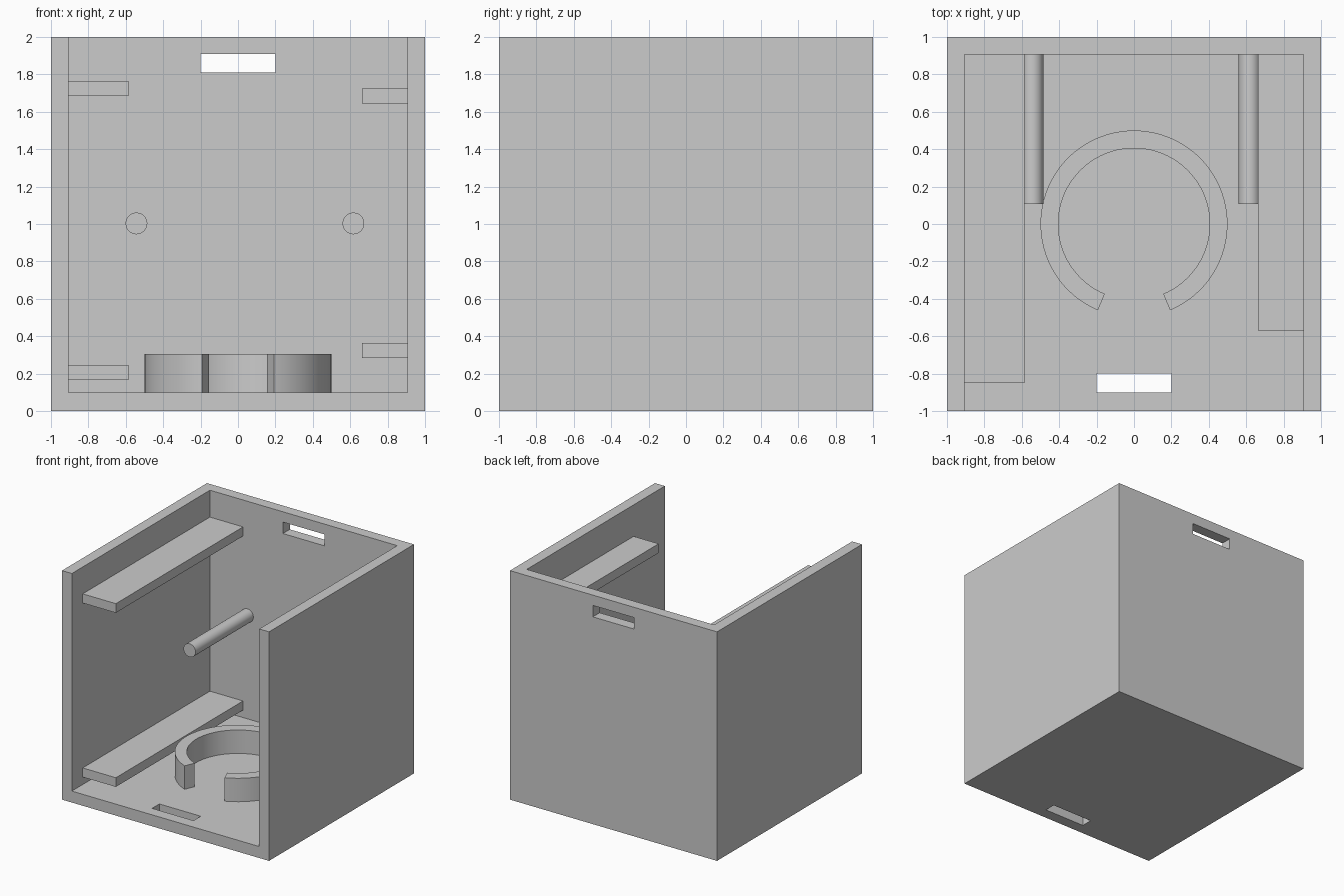
import bpy, bmesh, math
from mathutils import Matrix, Vector

if "Cube" in bpy.data.objects:
    bpy.data.objects.remove(bpy.data.objects["Cube"], do_unlink=True)

grey = bpy.data.materials.new("light_grey")
grey.use_nodes = True
colour = (0.6, 0.6, 0.6, 1)
grey.diffuse_color = colour
grey.node_tree.nodes["Principled BSDF"].inputs["Base Color"].default_value = colour

INNER = 0.905   # inside face of the side and back walls
FLOOR = 0.1     # top of the floor


def finish(name, bm, smooth=False):
    bmesh.ops.recalc_face_normals(bm, faces=bm.faces)
    mesh = bpy.data.meshes.new(name)
    bm.to_mesh(mesh)
    bm.free()
    mesh.materials.append(grey)
    obj = bpy.data.objects.new(name, mesh)
    bpy.context.collection.objects.link(obj)
    if smooth:
        bpy.ops.object.select_all(action='DESELECT')
        obj.select_set(True)
        bpy.context.view_layer.objects.active = obj
        bpy.ops.object.shade_smooth_by_angle(angle=math.radians(30))
    return obj


def box(name, low, high):
    low, high = Vector(low), Vector(high)
    bm = bmesh.new()
    bmesh.ops.create_cube(bm, size=1, matrix=Matrix.Translation((low + high) / 2)
                          @ Matrix.Diagonal((*(high - low), 1)))
    return finish(name, bm)


def rod(name, x, z, radius, y0, y1):
    bm = bmesh.new()
    bmesh.ops.create_cone(bm, cap_ends=True, segments=64, radius1=radius, radius2=radius,
                          depth=y1 - y0, matrix=Matrix.Translation((x, (y0 + y1) / 2, z))
                          @ Matrix.Rotation(math.pi / 2, 4, 'X'))
    return finish(name, bm, True)


def open_ring(name, inner, outer, z0, z1, half_gap, steps=72):
    # sweep a rectangular section around z, leaving a gap at the front
    bm = bmesh.new()
    start = math.radians(-90 + half_gap)
    sweep = math.radians(360 - 2 * half_gap)
    section = [(inner, z0), (outer, z0), (outer, z1), (inner, z1)]
    rows = []
    for i in range(steps + 1):
        a = start + sweep * i / steps
        rows.append([bm.verts.new((r * math.cos(a), r * math.sin(a), z)) for r, z in section])
    for a, b in zip(rows, rows[1:]):
        for k in range(4):
            n = (k + 1) % 4
            bm.faces.new((a[k], a[n], b[n], b[k]))
    bm.faces.new(rows[0])
    bm.faces.new(rows[-1])
    return finish(name, bm, True)


# case: open at the front and top, with a slot in the back wall and in the floor
case = box("case", (-1, -1, 0), (1, 1, 2))
cutters = [
    box("cavity_cutter", (-INNER, -1.2, FLOOR), (INNER, INNER, 2.2)),
    box("back_slot_cutter", (-0.2, 0.8, 1.81), (0.2, 1.2, 1.91)),
    box("floor_slot_cutter", (-0.2, -0.9, -0.2), (0.2, -0.8, 0.2)),
]
for cutter in cutters:
    mod = case.modifiers.new(cutter.name, 'BOOLEAN')
    mod.operation, mod.solver, mod.object = 'DIFFERENCE', 'EXACT', cutter
    cutter.hide_render = True
bpy.context.view_layer.objects.active = case
for cutter in cutters:
    bpy.ops.object.modifier_apply(modifier=cutter.name)
    bpy.data.objects.remove(cutter, do_unlink=True)

# rails along the side walls
for level, z in (("lower", 0.165), ("upper", 1.685)):
    box(f"right_{level}_rail", (-INNER, -0.85, z), (-0.585, INNER, z + 0.08))
for level, z in (("lower", 0.283), ("upper", 1.645)):
    box(f"left_{level}_rail", (0.663, -0.57, z), (INNER, INNER, z + 0.08))

# pegs on the back wall
rod("right_peg", -0.543, 1.003, 0.058, 0.107, INNER)
rod("left_peg", 0.617, 1.003, 0.058, 0.107, INNER)

# holder ring on the floor
open_ring("holder_ring", 0.405, 0.5, FLOOR, 0.305, 22.7)
